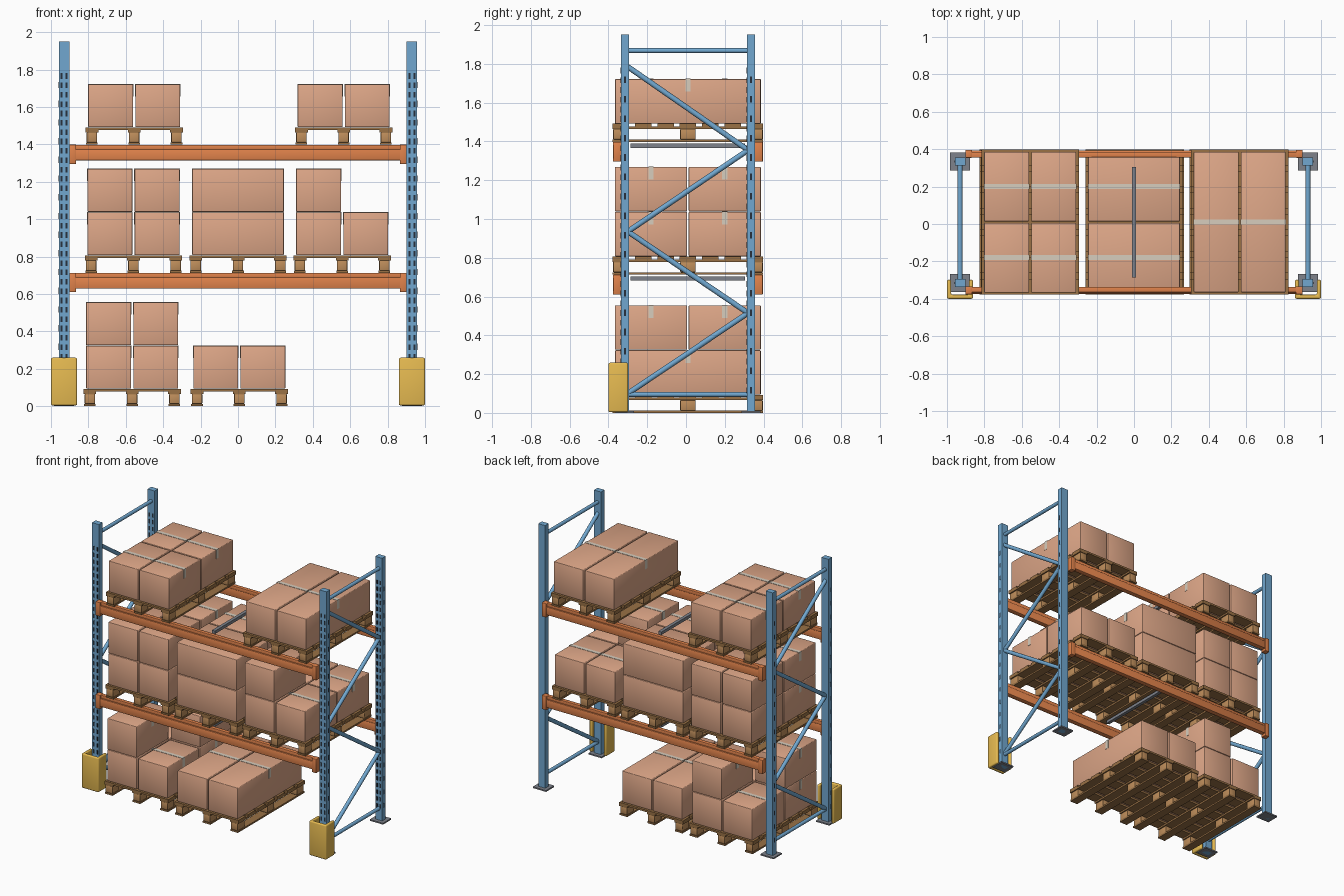
import bpy, bmesh, math
from mathutils import Matrix, Vector

if "Cube" in bpy.data.objects:
    bpy.data.objects.remove(bpy.data.objects["Cube"])


def mat(name, c):
    m = bpy.data.materials.new(name)
    m.diffuse_color = (*c, 1)
    m.use_nodes = True
    m.node_tree.nodes["Principled BSDF"].inputs["Base Color"].default_value = m.diffuse_color
    return m


BLUE = mat("blue_steel", (0.165, 0.39, 0.63))
ORANGE = mat("orange_steel", (0.75, 0.225, 0.07))
YELLOW = mat("yellow_guard", (0.82, 0.51, 0.085))
GREY = mat("grey_steel", (0.21, 0.225, 0.26))
DARK = mat("dark_slot", (0.02, 0.03, 0.045))
DECK = mat("deck_wood", (0.32, 0.165, 0.06))
BLOCK = mat("block_wood", (0.52, 0.27, 0.105))
CARD = mat("cardboard", (0.73, 0.385, 0.245))
TAPE = mat("tape", (0.68, 0.61, 0.51))
CY = 0.01          # centre of the rack in y


class Part:
    """Collects primitives into one named mesh object."""

    def __init__(self, name, *mats):
        self.name, self.mats, self.bm = name, mats, bmesh.new()

    def box(self, x0, x1, y0, y1, z0, z1, m=0, bevel=0):
        x0, x1 = min(x0, x1), max(x0, x1)
        y0, y1 = min(y0, y1), max(y0, y1)
        mx = (Matrix.Translation(((x0 + x1) / 2, (y0 + y1) / 2, (z0 + z1) / 2))
              @ Matrix.Diagonal((x1 - x0, y1 - y0, z1 - z0, 1)))
        r = bmesh.ops.create_cube(self.bm, size=1, matrix=mx)
        for f in {f for v in r["verts"] for f in v.link_faces}:
            f.material_index = m
        if bevel:                                 # softened edges with smooth shading
            edges = list({e for v in r["verts"] for e in v.link_edges})
            bmesh.ops.bevel(self.bm, geom=edges, offset=bevel, segments=2,
                            profile=0.5, affect='EDGES')

    def tube(self, a, b, rad):
        a, b = Vector(a), Vector(b)
        rot = (b - a).to_track_quat('Z', 'Y').to_matrix().to_4x4()
        bmesh.ops.create_cone(self.bm, cap_ends=True, segments=12, radius1=rad, radius2=rad,
                              depth=(b - a).length, matrix=Matrix.Translation((a + b) / 2) @ rot)

    def done(self, bevel=0, smooth=0):
        me = bpy.data.meshes.new(self.name)
        self.bm.to_mesh(me)
        self.bm.free()
        for m in self.mats:
            me.materials.append(m)
        ob = bpy.data.objects.new(self.name, me)
        bpy.context.collection.objects.link(ob)
        if bevel:
            b = ob.modifiers.new("bevel", 'BEVEL')
            b.width, b.segments = bevel, 3
        if smooth:
            bpy.context.view_layer.objects.active = ob
            ob.select_set(True)
            bpy.ops.object.shade_smooth_by_angle(angle=math.radians(smooth))
            ob.select_set(False)
        return ob


# upright frames
PX, PY, HW, HD = 0.93, 0.325, 0.028, 0.021
for sx, side in ((-1, "left"), (1, "right")):
    cx = sx * PX
    for sy, end in ((-1, "front"), (1, "rear")):
        cy = CY + sy * PY
        p = Part(f"{side}_{end}_upright", BLUE, DARK)
        p.box(cx - HW, cx + HW, cy - HD, cy + HD, 0, 1.95)
        for i in range(34):                       # punched slots
            z = 0.10 + i * 0.05
            for o in (-0.0135, 0.0135):
                p.box(cx + o - 0.006, cx + o + 0.006, cy - HD - 0.001, cy - HD + 0.002, z, z + 0.03, 1)
            if i % 2 == 0:
                p.box(cx + sx * (HW - 0.002), cx + sx * (HW + 0.001), cy - 0.005, cy + 0.005, z, z + 0.034, 1)
        p.done()
        p = Part(f"{side}_{end}_base_plate", GREY)
        p.box(cx - 0.054, cx + 0.054, cy - 0.048, cy + 0.048, 0, 0.01)
        p.done()
    # lacing between the uprights
    p = Part(f"{side}_braces", BLUE)
    f, r = CY - PY + 0.015, CY + PY - 0.015
    for z in (0.095, 1.868):
        p.tube((cx, f, z), (cx, r, z), 0.013)
    zig = [(f, 0.10), (r, 0.515), (f, 0.935), (r, 1.355), (f, 1.785)]
    for (y0, z0), (y1, z1) in zip(zig, zig[1:]):
        p.tube((cx, y0, z0), (cx, y1, z1), 0.014)
    p.done(smooth=35)
    # U-shaped post guard
    p = Part(f"{side}_post_guard", YELLOW)
    gx, w, t, y0, y1 = sx * 0.93, 0.07, 0.022, -0.40, -0.298
    prof = [(-w, y0), (w, y0), (w, y1), (w - t, y1), (w - t, y0 + t),
            (-w + t, y0 + t), (-w + t, y1), (-w, y1)]
    face = p.bm.faces.new([p.bm.verts.new((gx + x, y, 0.004)) for x, y in prof])
    ext = bmesh.ops.extrude_face_region(p.bm, geom=[face])
    bmesh.ops.translate(p.bm, vec=(0, 0, 0.255),
                        verts=[v for v in ext["geom"] if isinstance(v, bmesh.types.BMVert)])
    bmesh.ops.recalc_face_normals(p.bm, faces=p.bm.faces[:])
    p.done(bevel=0.009, smooth=100)

# load beams with end connectors, and the tie bar of each level
LEVELS = (("lower", 0.712), ("upper", 1.397))
for lname, top in LEVELS:
    for sy, end in ((-1, "front"), (1, "rear")):
        p = Part(f"{lname}_{end}_beam", ORANGE)
        a, b = CY + sy * 0.346, CY + sy * 0.383
        p.box(-0.89, 0.89, a, b, top - 0.083, top - 0.024, bevel=0.003)
        p.box(-0.89, 0.89, a, b - sy * 0.008, top - 0.026, top, bevel=0.003)
        for sx in (-1, 1):
            p.box(sx * 0.865, sx * 0.902, a - sy * 0.002, b + sy * 0.003,
                  top - 0.102, top + 0.001, bevel=0.003)
        p.done(smooth=60)
    p = Part(f"{lname}_tie_bar", GREY)
    p.box(-0.012, 0.012, CY - 0.295, CY + 0.295, top - 0.03, top - 0.008)
    p.done()


# pallets
def pallet(name, x, z):
    p = Part(name + "_pallet", DECK, BLOCK)
    hx, hy = 0.26, 0.388
    for i in range(7):                            # deck boards
        y = CY + (i - 3) * (hy - 0.0425) / 3
        p.box(x - hx, x + hx, y - 0.0425, y + 0.0425, z + 0.079, z + 0.093)
    for i in (-1, 0, 1):
        c = x + i * (hx - 0.034)
        p.box(c - 0.034, c + 0.034, CY - hy, CY + hy, z + 0.066, z + 0.079)   # stringer
        p.box(c - 0.031, c + 0.031, CY - hy, CY + hy, z, z + 0.012)           # skid
        for j in (-1, 0, 1):
            y = CY + j * (hy - 0.042)
            p.box(c - 0.028, c + 0.028, y - 0.04, y + 0.04, z + 0.012, z + 0.066, 1, bevel=0.004)
    p.done(smooth=60)


# cartons: centre, half sizes, with a tape strip over the top and down both sides
H = 0.229


def carton(name, x, y, hx, hy, z):
    p = Part(name, CARD, TAPE)
    p.box(x - hx, x + hx, y - hy, y + hy, z, z + H, bevel=0.004)
    t, w = 0.002, 0.0135
    p.box(x - hx - t, x + hx + t, y - w, y + w, z + H - 0.001, z + H + t, 1)
    for s in (-1, 1):
        p.box(x + s * (hx - 0.001), x + s * (hx + t), y - w, y + w, z + H - 0.065, z + H, 1)
    p.done(smooth=60)


QUAD = [(-1, -1), (1, -1), (-1, 1), (1, 1)]
# name, x, floor height, carton layout, cells per layer
LOADS = [
    ("ground_left", -0.566, 0.0, "quad", [QUAD, [(-1, -1), (1, 1)]]),
    ("ground_middle", 0.007, 0.0, "deep", [[(-1, 0), (1, 0)]]),
    ("lower_left", -0.559, 0.713, "quad", [QUAD, QUAD]),
    ("lower_middle", 0.0, 0.713, "wide", [[(0, -1), (0, 1)]] * 2),
    ("lower_right", 0.557, 0.713, "quad", [QUAD, [(-1, -1)]]),
    ("upper_left", -0.555, 1.398, "quad", [QUAD]),
    ("upper_right", 0.565, 1.398, "deep", [[(-1, 0), (1, 0)]]),
]
SIZES = {"quad": (0.12, 0.186), "deep": (0.12, 0.375), "wide": (0.245, 0.186)}
for name, x, z, kind, layers in LOADS:
    pallet(name, x, z)
    hx, hy = SIZES[kind]
    for k, cells in enumerate(layers):
        for n, (i, j) in enumerate(cells):
            carton(f"{name}_carton_{k + 1}_{n + 1}", x + i * 0.126, CY + j * 0.19,
                   hx, hy, z + 0.094 + k * (H + 0.003))
